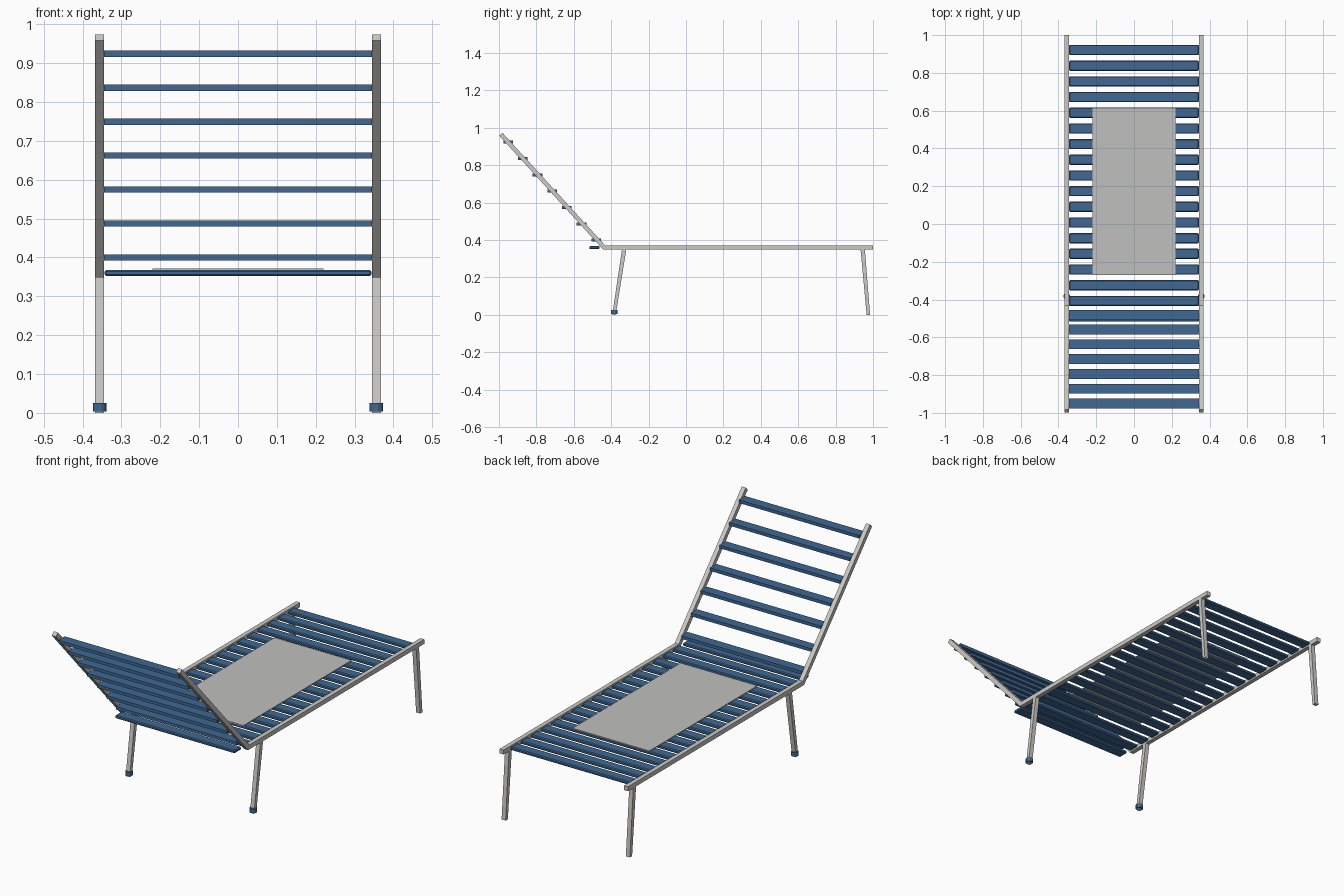
import bpy, bmesh
from math import pi
from mathutils import Vector, Matrix

cube = bpy.data.objects.get("Cube")
if cube:
    bpy.data.objects.remove(cube, do_unlink=True)


def material(name, rgb):
    m = bpy.data.materials.new(name)
    m.use_nodes = True
    m.diffuse_color = (*rgb, 1)
    m.node_tree.nodes["Principled BSDF"].inputs["Base Color"].default_value = (*rgb, 1)
    return m


METAL = material("pale metal", (0.6, 0.59, 0.57))
BLUE = material("blue slat", (0.05, 0.14, 0.29))
PANEL = material("grey panel", (0.53, 0.53, 0.52))


def finish(name, bm, mat):
    bmesh.ops.recalc_face_normals(bm, faces=bm.faces)
    mesh = bpy.data.meshes.new(name)
    bm.to_mesh(mesh)
    bm.free()
    mesh.materials.append(mat)
    obj = bpy.data.objects.new(name, mesh)
    bpy.context.collection.objects.link(obj)
    return obj


def box(name, centre, size, mat, bevel=0):
    bm = bmesh.new()
    bmesh.ops.create_cube(bm, size=1, matrix=Matrix.Translation(centre) @ Matrix.Diagonal((*size, 1)))
    if bevel:
        bmesh.ops.bevel(bm, geom=bm.edges[:], offset=bevel, segments=1, affect='EDGES')
    return finish(name, bm, mat)


def side_profile(name, points, x, width, mat):
    """Extrude a closed (y, z) outline along x."""
    bm = bmesh.new()
    face = bm.faces.new([bm.verts.new((x - width / 2, y, z)) for y, z in points])
    new = bmesh.ops.extrude_face_region(bm, geom=[face])["geom"]
    bmesh.ops.translate(bm, verts=[v for v in new if isinstance(v, bmesh.types.BMVert)], vec=(width, 0, 0))
    return finish(name, bm, mat)


RAIL_X, TUBE = 0.356, 0.023
SEAT_Z = 0.36

# Outline of the bent side rail, mitred at the hinge
hinge, head, foot_end = Vector((-0.437, SEAT_Z)), Vector((-0.99, 0.966)), Vector((1.0, SEAT_Z))
along = (head - hinge).normalized()
back_off = Vector((-along.y, along.x)) * -TUBE / 2
seat_off = Vector((0, TUBE / 2))
mitre = (back_off + seat_off).normalized()
mitre *= (TUBE / 2) / mitre.dot(seat_off.normalized())
rail = [foot_end + seat_off, hinge + mitre, head + back_off,
        head - back_off, hinge - mitre, foot_end - seat_off]


def leg(name, x, top_y, bottom_y):
    h, top = TUBE / 2, SEAT_Z - TUBE / 2
    side_profile(name, [(top_y - h, top), (top_y + h, top), (bottom_y + h * 0.8, 0), (bottom_y - h * 0.8, 0)],
                 x, TUBE, METAL)


for side, sign in (("left", 1), ("right", -1)):
    x = sign * RAIL_X
    side_profile(side + "_side_rail", rail, x, TUBE, METAL)
    leg(side + "_head_leg", x, -0.331, -0.385)
    leg(side + "_foot_leg", x, 0.945, 0.975)
    # Rubber cap on the head leg
    bm = bmesh.new()
    bmesh.ops.create_cone(bm, cap_ends=True, segments=12, radius1=0.018, radius2=0.018, depth=0.022,
                          matrix=Matrix.Translation((x, -0.383, 0.015)) @ Matrix.Rotation(pi / 12, 4, 'Z'))
    finish(side + "_foot_cap", bm, BLUE)

# Seat slats
for i in range(18):
    box(f"seat_slat_{i + 1}", (0, 0.921 - i * 0.083, SEAT_Z), (0.686, 0.054, 0.016), BLUE, 0.004)

# Backrest slats climb in level steps
for i in range(7):
    box(f"back_slat_{i + 1}", (0, -0.48 - i * 0.0785, 0.4 + i * 0.0873), (0.69, 0.052, 0.016), BLUE)

# Flat panel lying on the seat
box("seat_panel", (0, 0.172, 0.3685), (0.44, 0.885, 0.005), PANEL)
